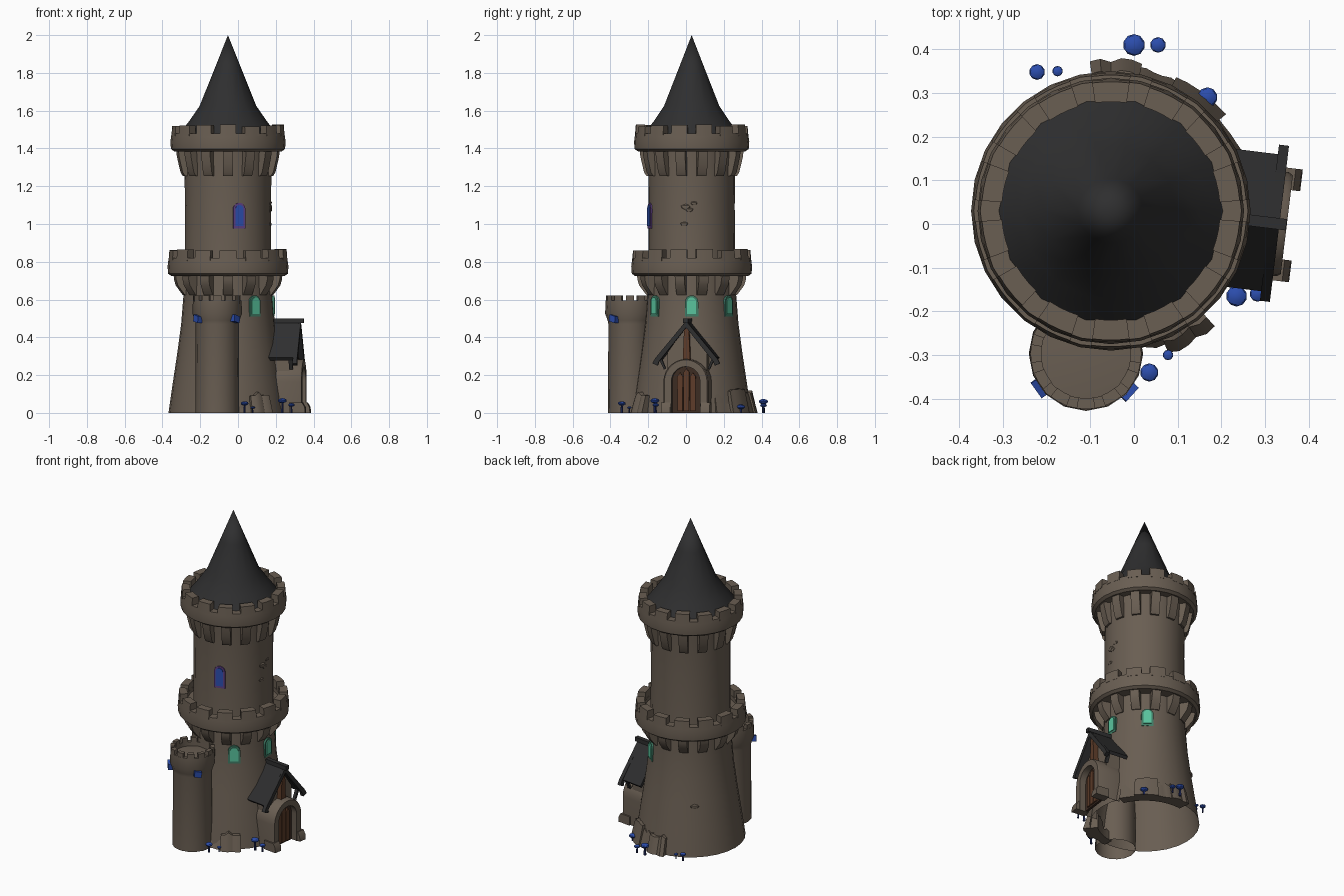
import bpy, bmesh, math, random
from mathutils import Matrix, Vector

if "Cube" in bpy.data.objects:
    bpy.data.objects.remove(bpy.data.objects["Cube"])
random.seed(4)
CX, CY = -0.053, 0.03          # tower axis
TAU = 2 * math.pi


def material(name, rgb):
    m = bpy.data.materials.new(name)
    m.diffuse_color = (*rgb, 1)
    m.use_nodes = True
    m.node_tree.nodes["Principled BSDF"].inputs["Base Color"].default_value = m.diffuse_color
    return m


STONE = material("stone", (0.142, 0.112, 0.085))
ROOF = material("dark slate", (0.028, 0.028, 0.029))
WOOD = material("brown wood", (0.11, 0.045, 0.022))
DARKWOOD = material("dark wood", (0.045, 0.024, 0.016))
BLUE = material("blue", (0.025, 0.075, 0.42))
GREEN = material("green glass", (0.10, 0.55, 0.34))
DARKGREEN = material("dark green", (0.05, 0.20, 0.13))
PURPLE = material("purple", (0.11, 0.05, 0.22))
STEM = material("dark blue", (0.015, 0.025, 0.12))


def finish(name, bm, mat, angle=35, recalc=True):
    if recalc:
        bmesh.ops.recalc_face_normals(bm, faces=bm.faces)
    me = bpy.data.meshes.new(name)
    bm.to_mesh(me)
    bm.free()
    me.materials.append(mat)
    ob = bpy.data.objects.new(name, me)
    bpy.context.collection.objects.link(ob)
    bpy.ops.object.select_all(action='DESELECT')
    ob.select_set(True)
    bpy.context.view_layer.objects.active = ob
    bpy.ops.object.shade_smooth_by_angle(angle=math.radians(angle))
    return ob


def lathe(name, pts, mat, cx=CX, cy=CY, n=28, angle=35):
    bm = bmesh.new()
    rings = []
    for r, z in pts:
        k = 1 if r == 0 else n
        rings.append([bm.verts.new((cx + r * math.cos(TAU * i / n), cy + r * math.sin(TAU * i / n), z)) for i in range(k)])
    for a, b in zip(rings, rings[1:]):
        for i in range(n):
            j = (i + 1) % n
            if len(b) == 1:
                bm.faces.new((a[i], a[j], b[0]))
            else:
                bm.faces.new((a[i], a[j], b[j], b[i]))
    return finish(name, bm, mat, angle, recalc=False)


def arc_block(bm, a0, a1, r0, r1, z0, z1, cx=CX, cy=CY, steps=3, taper=0.0, jit=0.0):
    rows = []
    for i in range(steps + 1):
        a = a0 + (a1 - a0) * i / steps
        t = z1 + random.uniform(-jit, jit)
        ro = r1 + random.uniform(-jit, jit) * 0.5
        rows.append([bm.verts.new((cx + r * math.cos(a), cy + r * math.sin(a), z)) for r, z in
                     ((r0, z0), (ro, z0), (ro - taper, t), (r0, t))])
    for p, q in zip(rows, rows[1:]):
        for k in range(4):
            bm.faces.new((p[k], q[k], q[(k + 1) % 4], p[(k + 1) % 4]))
    bm.faces.new(rows[0])
    bm.faces.new(rows[-1][::-1])


def prism(bm, outline, d0, d1, m, axis='x'):
    """Extrude an outline: (y,z) along local x, or (x,z) along local y."""
    f = (lambda d, u, z: (d, u, z)) if axis == 'x' else (lambda d, u, z: (u, d, z))
    a = [bm.verts.new(m @ Vector(f(d0, u, z))) for u, z in outline]
    b = [bm.verts.new(m @ Vector(f(d1, u, z))) for u, z in outline]
    n = len(a)
    for i in range(n):
        bm.faces.new((a[i], a[(i + 1) % n], b[(i + 1) % n], b[i]))
    bm.faces.new(a)
    bm.faces.new(b[::-1])


def arch(hw, z0, top, n=10):
    s = top - hw
    return [(hw, z0)] + [(hw * math.cos(math.pi * i / n), s + hw * math.sin(math.pi * i / n)) for i in range(n + 1)] + [(-hw, z0)]


def at(az, cx=CX, cy=CY):
    return Matrix.Translation((cx, cy, 0)) @ Matrix.Rotation(az, 4, 'Z')


# Tower walls, open underneath
lathe("tower_wall", [(0.315, 0), (0.292, 0.16), (0.268, 0.32), (0.248, 0.47), (0.236, 0.62), (0.234, 0.75),
                     (0.229, 0.82), (0.228, 1.1), (0.23, 1.3), (0.24, 1.44)], STONE)

# Two battlement galleries with corbels and merlons
N = 14
for name, z, r, low, rc in (("lower", 0.725, 0.320, 0.10, 0.29), ("upper", 1.385, 0.305, 0.13, 0.275)):
    ri = r - 0.055
    lathe(name + "_gallery", [(0.225, z + 0.005), (r - 0.02, z), (r - 0.003, z + 0.012), (r, z + 0.05), (r - 0.006, z + 0.095),
                              (ri, z + 0.095), (ri, z + 0.07), (0.2, z + 0.07)], STONE)
    bm = bmesh.new()
    for i in range(N):
        a = -math.pi / 2 + TAU * i / N
        arc_block(bm, a - 0.145, a + 0.145, ri, r - 0.004, z + 0.08, z + 0.137 + random.uniform(-.006, .006), taper=0.005)
    finish(name + "_merlons", bm, STONE)
    bm = bmesh.new()
    prof = [(0.21, z + 0.01), (rc, z + 0.01), (rc - 0.003, z - low * 0.2), (rc - 0.012, z - low * 0.5),
            (0.252, z - low * 0.85), (0.24, z - low), (0.21, z - low)]
    for i in range(N):
        prism(bm, prof, -0.026, 0.026, at(-math.pi / 2 + TAU * i / N), 'y')
    finish(name + "_corbels", bm, STONE)

# Conical roof with flared eave
lathe("tower_roof", [(0.2, 1.475), (0.258, 1.478), (0.205, 1.545), (0.15, 1.625), (0.075, 1.812), (0, 2.0)], ROOF, n=14, angle=50)

# Side turret
TX, TY = -0.11, -0.297
lathe("turret_wall", [(0.116, 0), (0.114, 0.47), (0.118, 0.49), (0.131, 0.525), (0.129, 0.595), (0.104, 0.595), (0.104, 0.57),
                      (0, 0.58)], STONE, TX, TY, 16)
bm = bmesh.new()
for i in range(12):
    a = TAU * i / 12
    arc_block(bm, a - 0.17, a + 0.17, 0.102, 0.127, 0.59, 0.622, TX, TY, 2)
finish("turret_merlons", bm, STONE)
bm = bmesh.new()
for a in (-2.52, -0.74):
    prism(bm, [(-.02, .485), (.02, .475), (.024, .51), (-.018, .522)], 0.11, 0.142, at(a, TX, TY))
finish("turret_lamps", bm, BLUE)


# Windows: a frame plate and a glass plate
def window(name, az, r, z0, z1, hw, frame, glass):
    for part, d, e, m in (("_frame", 0, 0, frame), ("_glass", 0.005, 0.011, glass)):
        bm = bmesh.new()
        prism(bm, arch(hw - e, z0 + e * 1.3, z1 - e), r - 0.01, r + 0.005 + d, at(az))
        finish(name + part, bm, m)


for i, deg in enumerate((-54, 0, 54)):
    window("green_window_%d" % i, math.radians(deg), 0.24, 0.51, 0.622, 0.035, DARKGREEN, GREEN)
window("purple_window", math.radians(-75), 0.228, 0.975, 1.112, 0.033, PURPLE, BLUE)

# Porch on the right side, turned slightly
P = Matrix.Translation((0.335, 0.0, 0)) @ Matrix.Rotation(math.radians(-7), 4, 'Z')
bm = bmesh.new()
outer, inner = arch(0.12, 0, 0.285, 14), arch(0.076, 0, 0.245, 14)
loops = [[bm.verts.new(P @ Vector((x, y, z))) for y, z in o] for x, o in
         ((-0.13, outer), (0.005, outer), (0.015, [(y * .95, z * .985) for y, z in outer]), (0.015, inner), (-0.04, inner))]
for a, b in zip(loops, loops[1:]):
    for i in range(len(a) - 1):
        bm.faces.new((a[i], a[i + 1], b[i + 1], b[i]))
finish("porch_arch", bm, STONE)
bm = bmesh.new()
for s in (-1, 1):
    prism(bm, [(-.05, 0), (.036, 0), (.034, .03), (.02, .055), (-.05, .055)], s * .08, s * .13, P, 'y')
finish("arch_plinths", bm, STONE)
bm = bmesh.new()
prism(bm, [(-.105, .2), (.105, .2), (.105, .32), (0, .465), (-.105, .32)], -0.14, -0.05, P)
finish("porch_gable", bm, STONE)
bm = bmesh.new()
prism(bm, inner, -0.04, -0.025, P)
finish("door_back", bm, DARKWOOD)
bm = bmesh.new()
for i in range(3):
    y = (i - 1) * 0.034
    h = 0.235 - abs(i - 1) * 0.022
    prism(bm, [(y - .014, .01), (y + .014, .01), (y + .015, h - .02), (y, h), (y - .015, h - .02)], -0.025, -0.016, P)
finish("door_planks", bm, WOOD)
bm = bmesh.new()
prism(bm, [(-.02, .27), (.02, .27), (.012, .46), (-.012, .46)], -0.05, -0.018, P)
finish("gable_post", bm, WOOD)

# Porch roof slabs, front rafters and ridge pole
bm = bmesh.new()
for s in (-1, 1):
    prism(bm, [(0, .49), (s * .158, .292), (s * .145, .278), (0, .46)], -0.16, -0.012, P)
    prism(bm, [(0, .487), (s * .166, .288), (s * .18, .262), (s * .152, .25), (s * .145, .272), (0, .452)], -0.025, -0.002, P)
    prism(bm, [(s * .138, .30), (s * .15, .29), (s * .122, .23), (s * .112, .235)], -0.05, -0.03, P)
prism(bm, [(-.013, .475), (.013, .475), (.013, .5), (-.013, .5)], -0.15, 0.014, P)
finish("porch_roof", bm, ROOF, 20)

# Rough stone patches round the base and small chipped stones higher up
bm = bmesh.new()
for a0, a1, r, h in ((-86, -62, .325, .06), (-68, -48, .352, .10), (24, 46, .33, .09), (40, 64, .34, .12), (62, 80, .335, .10), (78, 98, .345, .11)):
    arc_block(bm, math.radians(a0), math.radians(a1), 0.27, r, 0, h, steps=5, taper=0.028, jit=0.012)
finish("base_rocks", bm, STONE)
bm = bmesh.new()
for deg, z, s in ((-8, 1.09, .02), (-3, 1.075, .016), (-10, 1.0, .016), (3, 1.11, .014), (-115, 0.2, .02), (130, 0.3, .02)):
    r = 0.226 if z > .8 else 0.30 - z * 0.1
    bmesh.ops.create_icosphere(bm, subdivisions=1, radius=s,
                               matrix=at(math.radians(deg)) @ Matrix.Translation((r, 0, z)) @ Matrix.Diagonal((.5, 1.4, .8, 1)))
finish("chipped_stones", bm, STONE)

# Mushrooms: x, y, cap radius, cap height
caps, stems = bmesh.new(), bmesh.new()
for x, y, r, z in ((0, .41, .025, .06), (.055, .41, .018, .04), (-.222, .348, .018, .04), (-.175, .35, .012, .028), (.168, .29, .023, .032),
                   (.235, -.165, .024, .065), (.283, -.16, .018, .042), (.035, -.34, .021, .05), (.078, -.3, .012, .028)):
    T = Matrix.Translation((x, y, z))
    bmesh.ops.create_icosphere(caps, subdivisions=2, radius=r, matrix=T @ Matrix.Diagonal((1, 1, .55, 1)))
    bmesh.ops.create_cone(stems, cap_ends=True, segments=6, radius1=r * .32, radius2=r * .22, depth=z,
                          matrix=Matrix.Translation((x, y, z / 2)))
finish("mushroom_caps", caps, BLUE, 25)
finish("mushroom_stems", stems, STEM)
